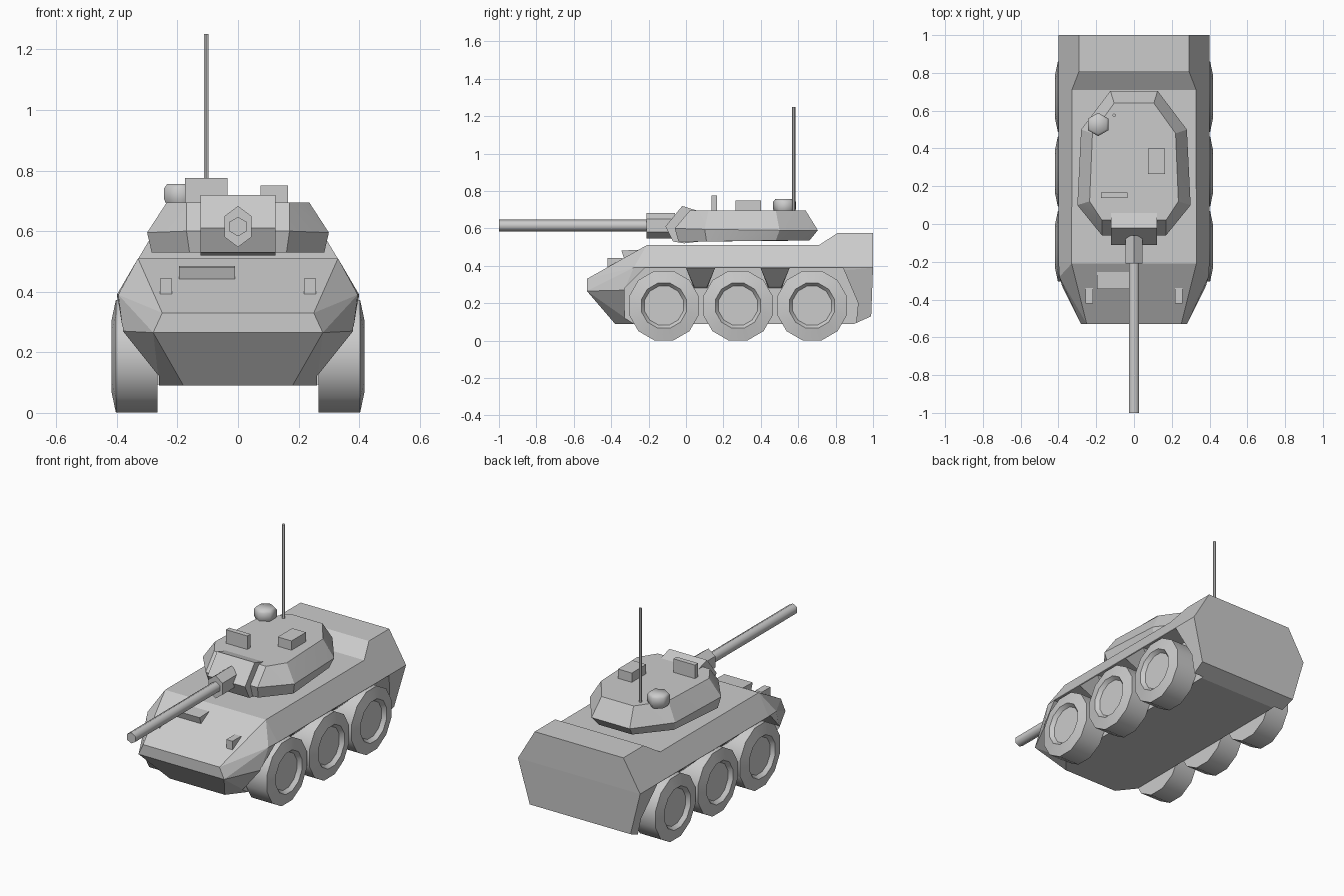
import bpy, bmesh
from math import pi, cos, sin, radians

if "Cube" in bpy.data.objects:
    bpy.data.objects.remove(bpy.data.objects["Cube"])


def solid(name, points):
    """Convex flat-faced part from its corner points."""
    bm = bmesh.new()
    for p in points:
        bm.verts.new(p)
    res = bmesh.ops.convex_hull(bm, input=bm.verts[:])
    junk = [g for g in set(res["geom_interior"] + res["geom_unused"])
            if isinstance(g, bmesh.types.BMVert)]
    bmesh.ops.delete(bm, geom=junk, context='VERTS')
    bmesh.ops.dissolve_limit(bm, angle_limit=radians(1), verts=bm.verts[:], edges=bm.edges[:])
    bmesh.ops.recalc_face_normals(bm, faces=bm.faces[:])
    me = bpy.data.meshes.new(name)
    bm.to_mesh(me)
    bm.free()
    ob = bpy.data.objects.new(name, me)
    bpy.context.collection.objects.link(ob)
    return ob


def both(points):
    return [(s * x, y, z) for x, y, z in points for s in (1, -1)]


def prism(name, x0, x1, profile):
    """Side profile (y, z) extruded across x."""
    return solid(name, [(x, y, z) for x in (x0, x1) for y, z in profile])


def box(name, x0, x1, y0, y1, z0, z1):
    return prism(name, x0, x1, [(y0, z0), (y1, z0), (y1, z1), (y0, z1)])


def cut(ob, cutter):
    mod = ob.modifiers.new("cut", 'BOOLEAN')
    mod.operation = 'DIFFERENCE'
    mod.solver = 'EXACT'
    mod.object = cutter
    cutter.hide_render = True
    bpy.context.view_layer.objects.active = ob
    bpy.ops.object.modifier_apply(modifier=mod.name)
    bpy.data.objects.remove(cutter)


def smooth(ob, angle):
    bpy.ops.object.select_all(action='DESELECT')
    ob.select_set(True)
    bpy.context.view_layer.objects.active = ob
    bpy.ops.object.shade_smooth_by_angle(angle=radians(angle))


def lathe_x(name, rings, n, centre):
    """Rings of (x, radius) turned about an x axis, ends capped."""
    bm = bmesh.new()
    loops = []
    for x, r in rings:
        loops.append([bm.verts.new((centre[0] + x,
                                    centre[1] + r * cos(2 * pi * (i + .5) / n),
                                    centre[2] + r * sin(2 * pi * (i + .5) / n))) for i in range(n)])
    for a, b in zip(loops, loops[1:]):
        for i in range(n):
            j = (i + 1) % n
            bm.faces.new((a[i], a[j], b[j], b[i]))
    bm.faces.new(loops[0])
    bm.faces.new(loops[-1])
    bmesh.ops.recalc_face_normals(bm, faces=bm.faces[:])
    me = bpy.data.meshes.new(name)
    bm.to_mesh(me)
    bm.free()
    ob = bpy.data.objects.new(name, me)
    bpy.context.collection.objects.link(ob)
    return ob


def hexring(cx, cz, y, rx, rz):
    return [(cx + rx * sin(k * pi / 3), y, cz + rz * cos(k * pi / 3)) for k in range(6)]


# Hull: convex shell, then the deck step and wheel wells are cut away
hull = solid("hull", both([
    (.25, -.53, .33), (.28, -.53, .265), (.18, -.38, .09), (.22, -.33, .09), (.26, -.28, .09),
    (.38, -.33, .27), (.395, -.28, .39), (.33, -.21, .51),
    (.29, .81, .575), (.29, 1, .575), (.40, 1, .39), (.40, -.2, .39),
    (.33, .99, .13), (.32, .90, .09)]))
cut(hull, prism("deck_cutter", -.6, .6,
                [(-.3, .51), (.71, .51), (.91, .64), (.91, .8), (-.3, .8)]))
for s in (1, -1):
    cut(hull, prism("well_cutter", s * .26, s * .6,
                    [(-.33, 0), (-.33, .28), (-.22, .388), (.84, .388), (.92, .2), (.90, 0)]))

# Wheels and the sloping brackets between them
for s, side in ((1, "right"), (-1, "left")):
    for k, y in enumerate((-.118, .278, .674)):
        w = lathe_x(f"wheel_{side}_{k}",
                    [(s * .265, .14), (s * .265, .193), (s * .403, .193), (s * .417, .125),
                     (s * .395, .108)], 12, (0, y, .187))
        smooth(w, 32)
    for k, y in enumerate((.078, .476)):
        solid(f"bracket_{side}_{k}",
              [(s * x, y + d, z) for d in (-1, 1) for x, d, z in
               ((.397, .078 * d, .389), (.26, .078 * d, .389), (.26, .035 * d, .28), (.29, .035 * d, .29))])

# Turret: underside, widest line and roof outlines
turret = solid("turret", both([
    (.16, -.04, .53), (.285, .11, .53), (.26, .48, .535), (.11, .66, .535),
    (.17, -.06, .60), (.30, .10, .595), (.28, .50, .59), (.125, .705, .59),
    (.17, .02, .695), (.235, .12, .695), (.22, .48, .695), (.105, .64, .695)]))
smooth(turret, 25)

# Gun mantlet, sleeve and barrel
mantlet = prism("mantlet", -.123, .123,
                [(-.02, .72), (.075, .69), (.075, .53), (-.01, .52), (-.07, .53), (-.11, .61)])
solid("gun_sleeve", hexring(0, .615, -.06, .052, .068) + hexring(0, .615, -.21, .052, .068))
smooth(solid("gun_barrel", hexring(0, .615, -1, .032, .032) + hexring(0, .615, -.2, .032, .032)), 65)

# Roof fittings
cupola = solid("cupola", [(-.19 + r * sin(k * pi / 3), .527 + r * cos(k * pi / 3), z)
                          for k in range(6)
                          for r, z in ((.05, .68), (.062, .705), (.062, .742), (.05, .756))])
smooth(cupola, 65)
box("roof_hatch", .075, .165, .265, .40, .68, .75)
box("roof_sight", -.175, -.035, .137, .167, .68, .775)
bpy.ops.mesh.primitive_cylinder_add(vertices=6, radius=.009, depth=.57, location=(-.105, .576, .965))
bpy.context.object.name = "antenna"

# Driver hood and headlights on the front slope
prism("driver_hood", -.195, -.01, [(-.345, .482), (-.325, .42), (-.24, .46), (-.25, .485)])
for s in (1, -1):
    prism(f"headlight_{'right' if s > 0 else 'left'}", s * .218, s * .258,
          [(-.42, .375), (-.42, .443), (-.34, .443), (-.33, .42)])
